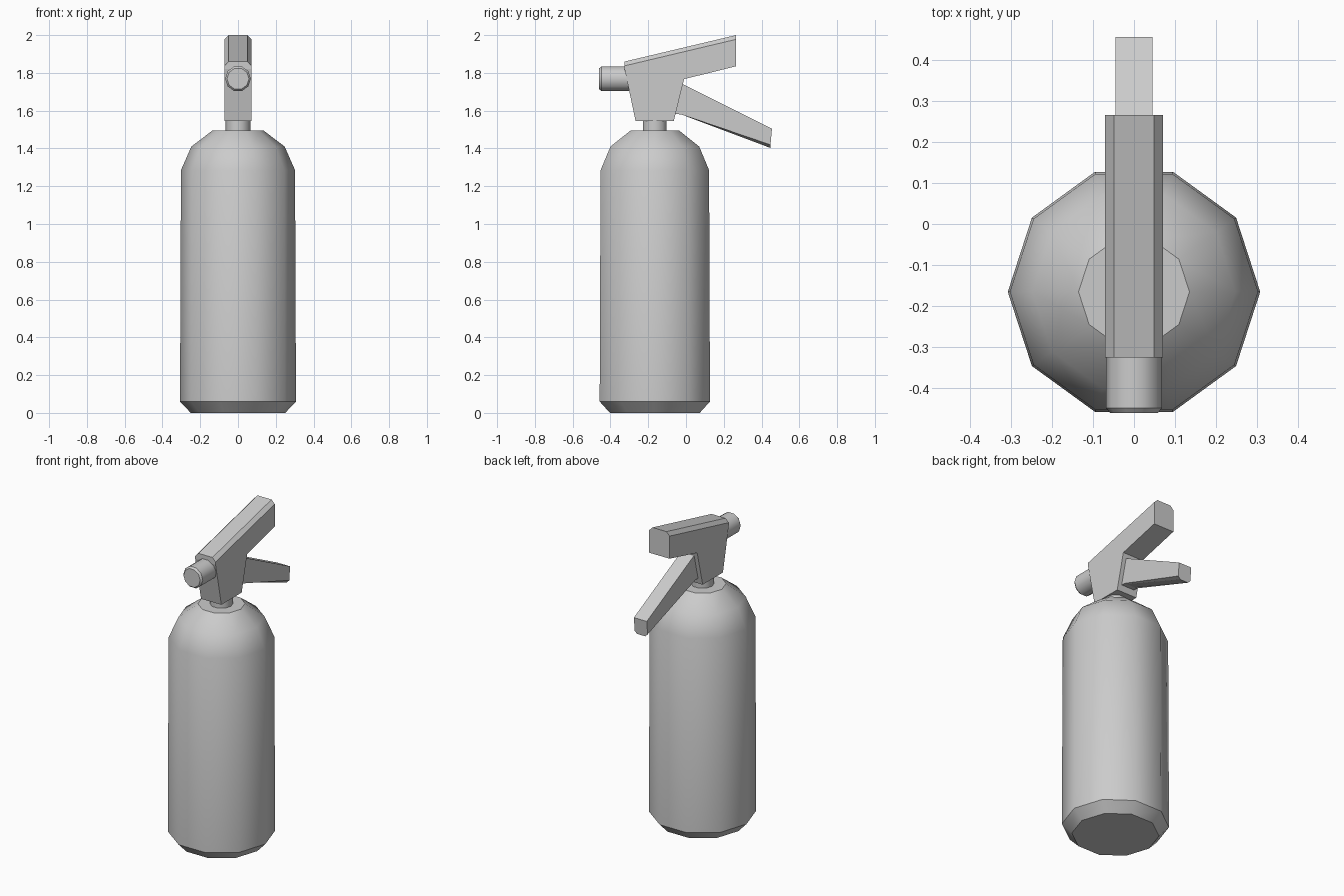
import bpy, bmesh, math
from mathutils import Matrix

if "Cube" in bpy.data.objects:
    bpy.data.objects.remove(bpy.data.objects["Cube"])


def make_object(name, bm, smooth=False):
    bmesh.ops.recalc_face_normals(bm, faces=bm.faces)
    mesh = bpy.data.meshes.new(name)
    bm.to_mesh(mesh)
    bm.free()
    obj = bpy.data.objects.new(name, mesh)
    bpy.context.collection.objects.link(obj)
    if smooth:
        bpy.ops.object.select_all(action='DESELECT')
        obj.select_set(True)
        bpy.context.view_layer.objects.active = obj
        bpy.ops.object.shade_smooth_by_angle(angle=math.radians(37))
    return obj


def lathe(name, profile, matrix, sides=10):
    """Stack (radius, height) rings into a capped solid."""
    bm = bmesh.new()
    rings = []
    for r, h in profile:
        rings.append([bm.verts.new((r * math.cos(math.tau * i / sides),
                                    r * math.sin(math.tau * i / sides), h))
                      for i in range(sides)])
    for a, b in zip(rings, rings[1:]):
        for i in range(sides):
            j = (i + 1) % sides
            bm.faces.new((a[i], a[j], b[j], b[i]))
    bm.faces.new(rings[0][::-1])
    bm.faces.new(rings[-1])
    bm.transform(matrix)
    return make_object(name, bm, smooth=True)


def side_extrude(name, profile, half_width, bevel_edge, bevel):
    """Extrude a (y, z) outline across x; bevel both copies of one outline edge."""
    bm = bmesh.new()
    left = [bm.verts.new((-half_width, y, z)) for y, z in profile]
    right = [bm.verts.new((half_width, y, z)) for y, z in profile]
    n = len(profile)
    bm.faces.new(left)
    bm.faces.new(right[::-1])
    for i in range(n):
        j = (i + 1) % n
        bm.faces.new((left[i], right[i], right[j], left[j]))
    bmesh.ops.recalc_face_normals(bm, faces=bm.faces)
    i, j = bevel_edge
    edges = [bm.edges.get((s[i], s[j])) for s in (left, right)]
    bmesh.ops.bevel(bm, geom=edges, offset=bevel, offset_type='OFFSET',
                    segments=1, affect='EDGES')
    return make_object(name, bm)


AXIS_Y = -0.165
upright = Matrix.Translation((0, AXIS_Y, 0))

# Tank with chamfered foot and rounded shoulder
lathe("tank", [(0.25, 0), (0.307, 0.06), (0.302, 1.285),
               (0.247, 1.41), (0.135, 1.495)], upright)

# Short neck between tank and valve head
lathe("neck", [(0.066, 1.48), (0.066, 1.56)], upright)

# Valve head with fixed upper handle
side_extrude("valve_head", [(-0.325, 1.86), (0.265, 2.0), (0.265, 1.835),
                            (-0.01, 1.767), (-0.065, 1.545),
                            (-0.267, 1.545), (-0.325, 1.82)],
             0.071, (0, 1), 0.022)

# Squeeze lever
side_extrude("lever", [(-0.045, 1.755), (0.455, 1.505), (0.446, 1.403),
                       (-0.025, 1.58), (-0.06, 1.583)],
             0.045, (2, 3), 0.016)

# Nozzle pointing forward
forward = Matrix.Translation((0, 0, 1.769)) @ Matrix.Rotation(math.radians(90), 4, 'X')
lathe("nozzle", [(0.068, 0.28), (0.068, 0.448), (0.058, 0.46)], forward)
